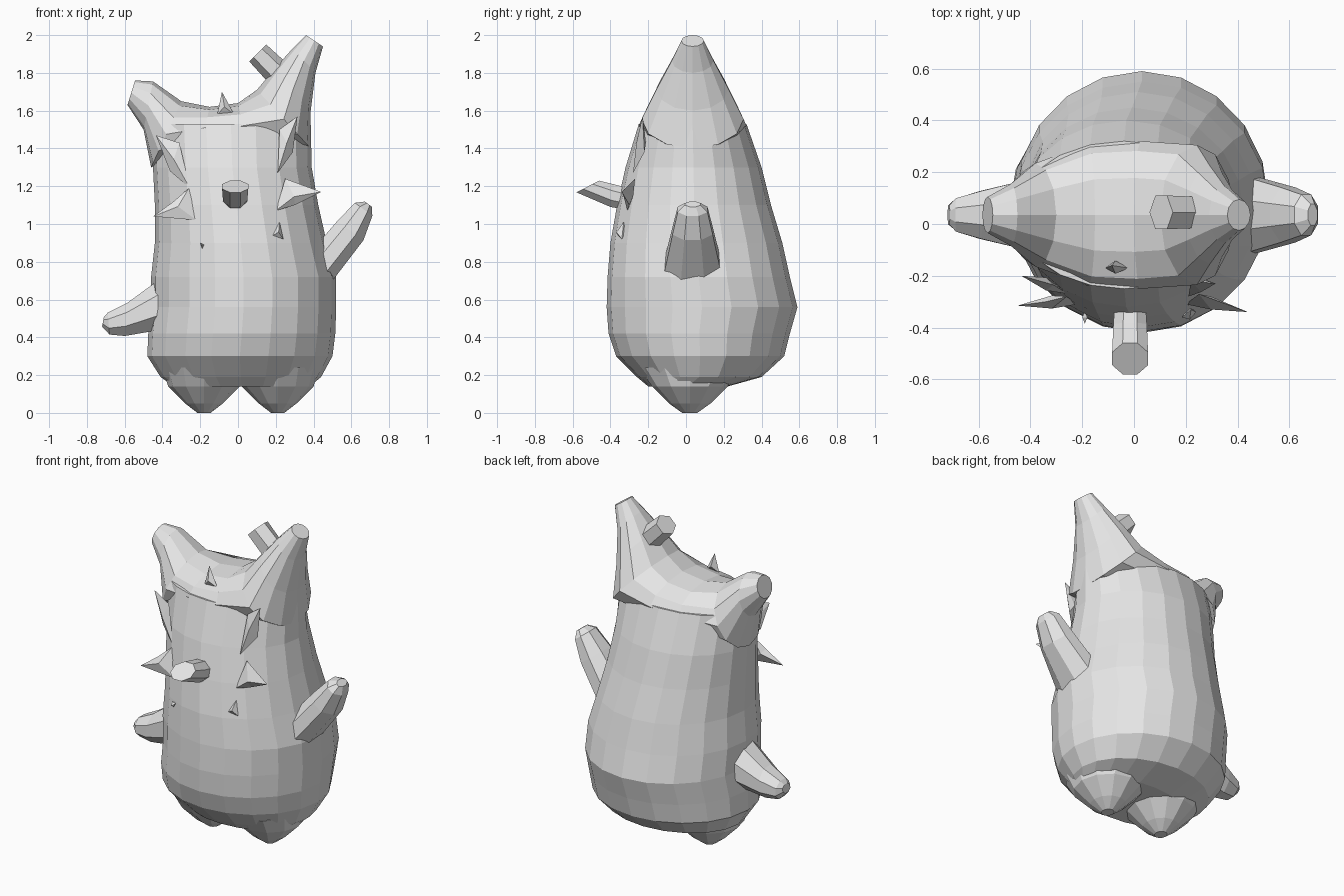
import bpy
import bmesh
import math
from mathutils import Vector

cube = bpy.data.objects.get("Cube")
if cube:
    bpy.data.objects.remove(cube, do_unlink=True)

GREY = (0.8, 0.8, 0.8, 1.0)
material = bpy.data.materials.new("plain grey")
material.use_nodes = True
material.diffuse_color = GREY
for node in material.node_tree.nodes:
    if node.type == "BSDF_PRINCIPLED":
        node.inputs["Base Color"].default_value = GREY


def finish(name, bm):
    """Turn a bmesh into a flat-shaded object with the shared material."""
    bmesh.ops.recalc_face_normals(bm, faces=bm.faces)
    mesh = bpy.data.meshes.new(name)
    bm.to_mesh(mesh)
    bm.free()
    mesh.materials.append(material)
    obj = bpy.data.objects.new(name, mesh)
    bpy.context.collection.objects.link(obj)
    return obj


def loft(name, sections, sides, turn=0.0):
    """Skin elliptical sections, each given as low point, high point, half-width vector."""
    bm = bmesh.new()
    rings = []
    for low, high, width in sections:
        middle, radius = (low + high) / 2, (high - low) / 2
        ring = []
        for i in range(sides):
            angle = math.tau * (i + turn) / sides
            ring.append(bm.verts.new(middle + radius * math.cos(angle) + width * math.sin(angle)))
        rings.append(ring)
    for lower, upper in zip(rings, rings[1:]):
        for i in range(sides):
            j = (i + 1) % sides
            bm.faces.new((lower[i], lower[j], upper[j], upper[i]))
    bm.faces.new(rings[0])
    bm.faces.new(rings[-1])
    return finish(name, bm)


def upright(name, rows, sides):
    """Loft level rings: height, right, left, front, back."""
    sections = []
    for z, x_min, x_max, y_min, y_max in rows:
        y = (y_min + y_max) / 2
        sections.append((Vector((x_min, y, z)), Vector((x_max, y, z)),
                         Vector((0, (y_max - y_min) / 2, 0))))
    return loft(name, sections, sides)


def sideways(name, rows, sides, y=0.035, turn=0.0):
    """Loft sections that stand across the body: low x, z, high x, z, half width."""
    sections = [(Vector((ax, y, az)), Vector((bx, y, bz)), Vector((0, w, 0)))
                for ax, az, bx, bz, w in rows]
    return loft(name, sections, sides, turn)


def spike(name, outline, depth=0.025):
    """Thin leaf-shaped shard with a ridge in front and a keel behind."""
    bm = bmesh.new()
    rim = [bm.verts.new(point) for point in outline]
    centre = sum((v.co for v in rim), Vector()) / len(rim)
    for offset in (-depth, depth):
        apex = bm.verts.new(centre + Vector((0, offset, 0)))
        for i, v in enumerate(rim):
            bm.faces.new((v, rim[(i + 1) % len(rim)], apex))
    return finish(name, bm)


# Sack-like torso
upright("body", [
    (0.14, -0.34, 0.38, -0.20, 0.22),
    (0.19, -0.41, 0.44, -0.26, 0.40),
    (0.30, -0.48, 0.50, -0.37, 0.52),
    (0.42, -0.475, 0.515, -0.41, 0.55),
    (0.56, -0.46, 0.52, -0.42, 0.59),
    (0.72, -0.46, 0.52, -0.415, 0.55),
    (0.90, -0.44, 0.47, -0.40, 0.51),
    (1.10, -0.44, 0.425, -0.365, 0.45),
    (1.30, -0.45, 0.39, -0.32, 0.40),
    (1.53, -0.46, 0.385, -0.25, 0.32),
], 20)

# Saddle-shaped head top running from one ear tip to the other
sideways("head_and_ears", [
    (-0.585, 1.63, -0.545, 1.76, 0.07),
    (-0.50, 1.50, -0.45, 1.755, 0.12),
    (-0.46, 1.30, -0.30, 1.65, 0.20),
    (-0.20, 1.40, -0.15, 1.62, 0.275),
    (0.05, 1.40, 0.00, 1.64, 0.285),
    (0.385, 1.40, 0.10, 1.71, 0.27),
    (0.385, 1.60, 0.20, 1.83, 0.19),
    (0.41, 1.80, 0.29, 1.93, 0.11),
    (0.45, 1.94, 0.36, 2.00, 0.06),
], 12)

# Stubby feet
for side, x in (("right", -0.18), ("left", 0.21)):
    upright(side + "_foot", [
        (z, x - r, x + r, 0.02 - d, 0.02 + d)
        for z, r, d in ((0.24, 0.22, 0.27), (0.14, 0.19, 0.20),
                        (0.05, 0.10, 0.11), (0.0, 0.035, 0.04))
    ], 12)

# Raised left arm and lowered right arm
sideways("left_arm", [
    (0.51, 0.70, 0.39, 0.87, 0.16),
    (0.67, 0.91, 0.52, 1.02, 0.115),
    (0.715, 1.04, 0.615, 1.115, 0.085),
    (0.71, 1.09, 0.67, 1.12, 0.045),
], 8, turn=0.5)
sideways("right_arm", [
    (-0.40, 0.43, -0.40, 0.73, 0.15),
    (-0.60, 0.40, -0.585, 0.59, 0.10),
    (-0.68, 0.41, -0.69, 0.535, 0.07),
    (-0.72, 0.455, -0.71, 0.51, 0.04),
], 8, turn=0.5)

# Long nose with a slanted end
loft("nose", [
    (Vector((-0.015, y, low)), Vector((-0.015, y + run, high)), Vector((w, 0, 0)))
    for y, low, run, high, w in ((-0.25, 1.06, 0.0, 1.18, 0.06),
                                 (-0.40, 1.085, 0.02, 1.215, 0.07),
                                 (-0.585, 1.165, 0.13, 1.232, 0.075))
], 8, turn=0.5)

# Small stub on the inner slope of the tall ear
sideways("ear_stub", [
    (0.16, 1.75, 0.26, 1.85, 0.07),
    (0.06, 1.86, 0.15, 1.95, 0.075),
], 6, y=0.045)

# Cheek, brow and crown shards
spike("right_brow_spike", [(-0.435, -0.20, 1.47), (-0.31, -0.235, 1.43),
                           (-0.255, -0.27, 1.19), (-0.36, -0.22, 1.28)])
spike("right_cheek_spike", [(-0.26, -0.28, 1.19), (-0.34, -0.30, 1.12),
                            (-0.45, -0.315, 1.04), (-0.22, -0.31, 1.02)])
spike("left_brow_spike", [(0.315, -0.23, 1.57), (0.22, -0.22, 1.50),
                          (0.21, -0.28, 1.27), (0.29, -0.22, 1.38)])
spike("left_cheek_spike", [(0.25, -0.27, 1.24), (0.44, -0.34, 1.17),
                           (0.30, -0.30, 1.10), (0.20, -0.31, 1.07)])
spike("left_chin_spike", [(0.22, -0.33, 1.01), (0.24, -0.34, 0.92), (0.185, -0.36, 0.94)])
spike("right_chin_spike", [(-0.20, -0.36, 0.90), (-0.18, -0.36, 0.89), (-0.19, -0.36, 0.87)])
spike("crown_spike", [(-0.085, -0.16, 1.70), (-0.11, -0.17, 1.58), (-0.02, -0.17, 1.58)])
